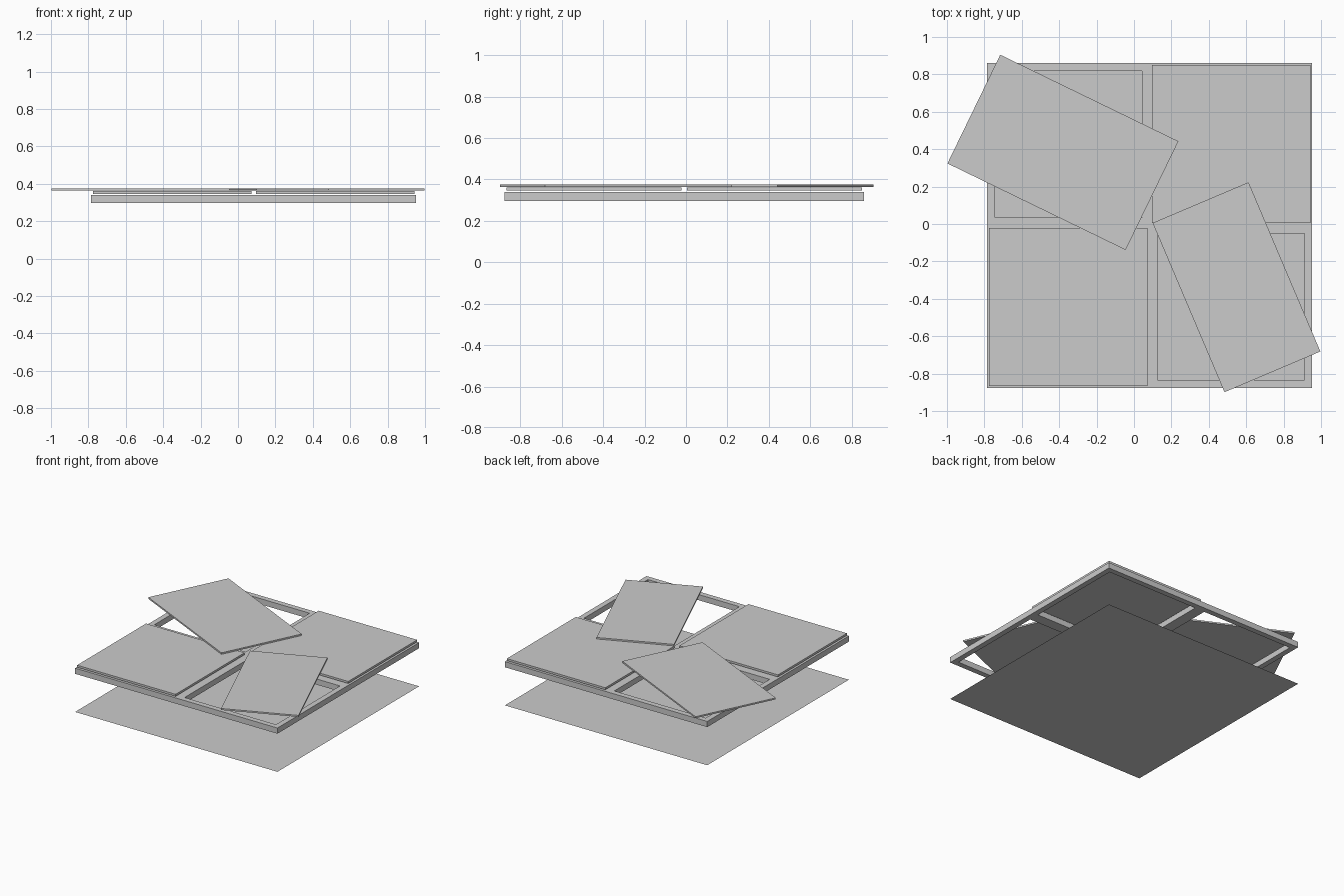
import bpy, bmesh
from math import radians

if "Cube" in bpy.data.objects:
    bpy.data.objects.remove(bpy.data.objects["Cube"])

CX, CY = 0.084, -0.008      # centre of the square frame
HALF = 0.869                # half width of the frame
BORDER = 0.042              # rail width, also half the width of the centre bars


def finish(name, bm, loc, rot=0.0):
    bmesh.ops.recalc_face_normals(bm, faces=bm.faces)
    me = bpy.data.meshes.new(name)
    bm.to_mesh(me)
    bm.free()
    ob = bpy.data.objects.new(name, me)
    bpy.context.collection.objects.link(ob)
    ob.location = loc
    ob.rotation_euler.z = radians(rot)
    return ob


def board(name, x, y, w, d, z0, z1, rot=0.0):
    bm = bmesh.new()
    bmesh.ops.create_cube(bm, size=1)
    bmesh.ops.scale(bm, vec=(w, d, z1 - z0), verts=bm.verts)
    return finish(name, bm, (x, y, (z0 + z1) / 2), rot)


# floor sheet
bm = bmesh.new()
bmesh.ops.create_grid(bm, x_segments=1, y_segments=1, size=HALF)
finish("floor_sheet", bm, (CX, CY, 0))

# window frame: 5x5 grid of cells without the four openings, extruded upward
bm = bmesh.new()
cuts = [-HALF, -HALF + BORDER, -BORDER, BORDER, HALF - BORDER, HALF]
v = [[bm.verts.new((x, y, 0)) for y in cuts] for x in cuts]
for i in range(5):
    for j in range(5):
        if not (i in (1, 3) and j in (1, 3)):
            bm.faces.new((v[i][j], v[i + 1][j], v[i + 1][j + 1], v[i][j + 1]))
ext = bmesh.ops.extrude_face_region(bm, geom=bm.faces[:], use_keep_orig=True)
top = [g for g in ext["geom"] if isinstance(g, bmesh.types.BMVert)]
bmesh.ops.translate(bm, vec=(0, 0, 0.044), verts=top)
finish("frame", bm, (CX, CY, 0.296))

# two closed panels on opposite quarters
for name, s in (("back_right_panel", 1), ("front_left_panel", -1)):
    board(name, CX + s * 0.436, CY + s * 0.436, 0.846, 0.846, 0.346, 0.362)

# two loose boards lying askew across the open quarters
board("loose_board_back", -0.380, 0.383, 1.059, 0.646, 0.363, 0.375, -25.9)
board("loose_board_front", 0.548, -0.338, 0.557, 0.983, 0.363, 0.375, 23.0)
